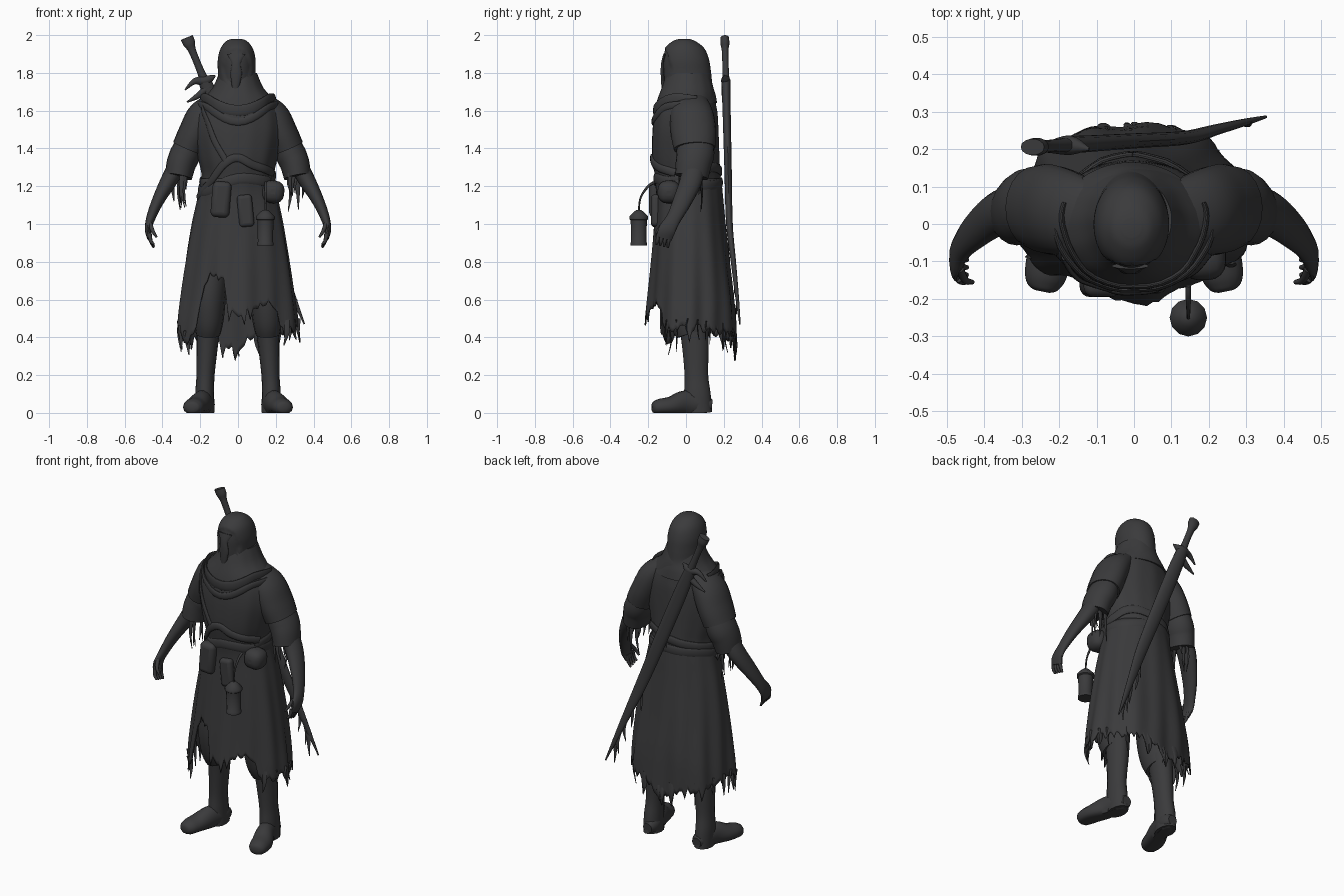
import bpy, bmesh, math, random
from mathutils import Vector

random.seed(7)
mat = bpy.data.materials.new("charcoal")
mat.diffuse_color = (0.043, 0.043, 0.045, 1)
Y, Z = Vector((0, 1, 0)), Vector((0, 0, 1))

def spline(rows, n):
    """Catmull-Rom points through rows of numbers."""
    out = []
    for i in range(len(rows) - 1):
        p = [rows[min(max(i + k, 0), len(rows) - 1)] for k in (-1, 0, 1, 2)]
        for t in (k / n for k in range(n)):
            out.append([0.5 * (2 * b + (c - a) * t + (2 * a - 5 * b + 4 * c - d) * t * t
                               + (3 * b - a - 3 * c + d) * t ** 3) for a, b, c, d in zip(*p)])
    return out + [list(rows[-1])]

def skin(bm, rings, caps=True):
    vs = [[bm.verts.new(p) for p in ring] for ring in rings]
    m = len(vs[0])
    for r, s in zip(vs, vs[1:]):
        for j in range(m):
            bm.faces.new((r[j], r[(j + 1) % m], s[(j + 1) % m], s[j]))
    if caps:
        bm.faces.new(vs[0])
        bm.faces.new(vs[-1])

def tube(bm, rows, ref=Y, seg=14, n=5):
    """Tube along x, y, z with half widths a (sideways) and b (along ref)."""
    rows = spline(rows, n)
    pts = [Vector(r[:3]) for r in rows]
    rings = []
    for i, r in enumerate(rows):
        t = (pts[min(i + 1, len(pts) - 1)] - pts[max(i - 1, 0)]).normalized()
        side = t.cross(ref).normalized()
        ring = [pts[i] + side * r[3] * math.cos(a) + side.cross(t) * r[4] * math.sin(a)
                for a in (2 * math.pi * j / seg for j in range(seg))]
        rings.append([(p.x, p.y, max(p.z, 0)) for p in ring])
    skin(bm, rings)

def finish(name, bm, solid=0):
    bmesh.ops.recalc_face_normals(bm, faces=bm.faces)
    me = bpy.data.meshes.new(name)
    bm.to_mesh(me)
    ob = bpy.data.objects.new(name, me)
    bpy.context.collection.objects.link(ob)
    me.materials.append(mat)
    if solid:
        ob.modifiers.new("thickness", 'SOLIDIFY').thickness = solid

def part(name, *tubes, **kw):
    bm = bmesh.new()
    for rows in tubes:
        tube(bm, rows, **kw)
    finish(name, bm)

def loft(name, rings, caps=True, solid=0):
    bm = bmesh.new()
    skin(bm, rings, caps)
    finish(name, bm, solid)

# Robe profile: z, front y, back y, half width
PROFILE = spline([(1.80, -.10, .12, .10), (1.72, -.13, .145, .135), (1.65, -.155, .155, .195),
                  (1.58, -.17, .165, .23), (1.48, -.18, .17, .235), (1.35, -.18, .175, .21),
                  (1.25, -.165, .18, .19), (1.15, -.155, .19, .205), (1.0, -.165, .205, .237),
                  (.8, -.18, .23, .27), (.6, -.195, .255, .295), (.45, -.205, .265, .31), (.2, -.21, .275, .32)], 5)

def on_robe(a, z, off=0.0):
    """Point on the robe at angle a (0 = front, positive = +x), with folds."""
    for p, q in zip(PROFILE, PROFILE[1:]):
        if q[0] <= z:
            break
    t = min(max((p[0] - z) / (p[0] - q[0]), 0), 1)
    y0, y1, rx = (u + (v - u) * t for u, v in zip(p[1:], q[1:]))
    amp = 0.006 if z > 1.6 else 0.012 + 0.03 * max(0, min(1, (1.15 - z) / .6))
    f = 1 + off / rx + amp * (math.sin(5 * a + 3 * z) + .7 * math.sin(13 * a + 1 - 2 * z)) / 1.3
    return Vector((rx * f * math.sin(a), (y0 + y1) / 2 - (y1 - y0) / 2 * f * math.cos(a), z))

# Tunic
ANG = [2 * math.pi * j / 120 - math.pi for j in range(120)]
loft("tunic", [[on_robe(a, 1.8 - .02 * i) for a in ANG] for i in range(35)])

# Ragged skirt: hem height by angle in degrees
HEM = [(-180, .33), (-165, .38), (-110, .42), (-80, .44), (-58, .38), (-44, .46), (-40, .68),
       (-30, .74), (-16, .72), (-10, .55), (-2, .5), (8, .57), (40, .58), (52, .44),
       (90, .45), (120, .43), (150, .42), (172, .38), (181, .33)]

def hem(a):
    d = math.degrees(a)
    for (d0, z0), (d1, z1) in zip(HEM, HEM[1:]):
        if d <= d1:
            return z0 + (z1 - z0) * (d - d0) / (d1 - d0)

hems = [hem(a) + random.uniform(-.025, .025) - (.07 if random.random() < .1 else 0) for a in ANG]
loft("skirt", [[on_robe(a, 1.24 + (h - 1.24) * i / 30, .005) for a, h in zip(ANG, hems)]
               for i in range(31)], False, .008)

def rag(p, length, w):
    x, y, z = p
    j = lambda: random.uniform(-.012, .012)
    return [(x, y, z, w, .004), (x + j(), y + j(), z - length * .5, w * .6, .004),
            (x + j(), y + j(), z - length, .002, .002)]

# Torn strips along the hem
part("hem_rags", *[rag(on_robe(math.radians(d), hem(math.radians(d)) + .05), random.uniform(.09, .17),
                       random.uniform(.01, .022))
                   for d in (-178, -165, -140, -115, -100, -85, -70, -60, 55, 70, 85, 98, 110, 135, 160, 178)],
     seg=6, n=3)

# Head in its hood, with the face set back from the rim
HOOD = spline([(1.98, -.01, .025, .025), (1.968, -.01, .06, .055), (1.93, -.008, .105, .085),
               (1.87, -.003, .125, .1), (1.80, .003, .13, .1), (1.74, .008, .132, .105),
               (1.69, .01, .145, .145), (1.64, .005, .16, .195)], 5)

def face(a, z):
    return .94 if abs(a) < .85 * math.sqrt(max(0, 1 - ((z - 1.83) / .1) ** 2)) else 1

loft("hood", [[(-.007 + rx * math.sin(a) * face(a, z), cy - ry * math.cos(a) * face(a, z), z)
               for a in ANG[::2]] for z, cy, ry, rx in HOOD])
part("brow_and_nose", [(-.01, -.112, 1.90, .05, .008), (-.01, -.122, 1.85, .024, .01),
                       (-.01, -.122, 1.79, .03, .012), (-.015, -.118, 1.69, .012, .01)])

def wrap(pairs, a, b, off=.003):
    """Band lying on the robe through (degrees, z) pairs."""
    return [(*on_robe(math.radians(d), z, off), a, b) for d, z in spline(pairs, 6)]

# Scarf folds, belt and straps
part("scarf", wrap([(-110, 1.65), (-60, 1.66), (0, 1.60), (60, 1.66), (110, 1.65)], .008, .03),
     wrap([(-100, 1.63), (-50, 1.62), (0, 1.54), (50, 1.62), (100, 1.63)], .008, .02), ref=Z, n=1)
part("belt", wrap([(-180, 1.22), (-120, 1.20), (-60, 1.17), (0, 1.24), (60, 1.22), (120, 1.2), (180, 1.22)],
                  .008, .028), ref=Z, n=1)
part("sashes", wrap([(-85, 1.14), (-50, 1.22), (-20, 1.32), (0, 1.35), (25, 1.31), (70, 1.27)], .01, .022),
     wrap([(180, 1.28), (140, 1.30), (100, 1.26), (60, 1.24)], .009, .025),
     wrap([(-180, 1.28), (-140, 1.25), (-90, 1.22)], .009, .025),
     wrap([(-60, 1.62), (-42, 1.54), (-30, 1.42), (-15, 1.32)], .007, .016), ref=Z, n=1)

for side, s in (("left_", -1), ("right_", 1)):
    def flip(*rows):
        return [(s * r[0], *r[1:]) for r in rows]
    # Layered sleeve
    part(side + "upper_sleeve", flip((.10, .015, 1.665, .045, .09), (.18, .03, 1.58, .083, .115),
                                     (.23, .04, 1.48, .086, .12), (.265, .045, 1.40, .085, .11)), seg=20)
    part(side + "lower_sleeve", flip((.24, .045, 1.48, .06, .09), (.275, .05, 1.38, .08, .1),
                                     (.30, .04, 1.32, .078, .095), (.315, .03, 1.25, .072, .088)), seg=20)
    part(side + "sleeve_rags", *[rag((s * random.uniform(.27, .36), random.uniform(-.04, .1), 1.27),
                                     random.uniform(.08, .22), random.uniform(.01, .02)) for _ in range(8)], seg=6, n=3)
    # Forearm, hand and curled fingers
    part(side + "arm", flip((.29, .045, 1.36, .05, .06), (.36, .03, 1.24, .045, .06), (.425, -.02, 1.12, .032, .05),
                            (.462, -.065, 1.03, .024, .04), (.476, -.1, .97, .017, .046), (.468, -.115, .925, .013, .042)))
    part(side + "fingers", *[flip((.468, -.085 - .02 * k, .95, .011, .011), (.462, -.092 - .02 * k, .91, .01, .01),
                                  (.445, -.096 - .02 * k, .875 + .006 * k, .006, .006)) for k in range(4)],
         flip((.465, -.12, 1.0, .012, .012), (.45, -.15, .96, .01, .01), (.43, -.155, .93, .006, .006)), seg=8, n=3)
    # Trouser leg and boot
    part(side + "trouser", flip((.13, .02, .9, .1, .12), (.15, .0, .65, .09, .12),
                                (.155, .01, .5, .08, .105), (.158, .03, .42, .066, .085)))
    part(side + "boot_shaft", flip((.155, .04, .48, .064, .08), (.163, .05, .35, .056, .072), (.172, .055, .2, .048, .064),
                                   (.176, .06, .1, .05, .072), (.174, .066, .0, .05, .074)))
    part(side + "boot_foot", flip((.168, .138, .04, .03, .03), (.17, .09, .045, .048, .055), (.19, .0, .05, .052, .07),
                                  (.222, -.08, .035, .06, .052), (.237, -.14, .03, .055, .045),
                                  (.243, -.17, .03, .04, .032), (.245, -.18, .03, .02, .018)), ref=Z)

def on_sword(z, a, b):
    return (-.27 + .41 * (1.985 - z), .205 + .025 * (2 - z) + .08 * max(0, 1 - z), z, a, b)

# Sword carried across the back
part("sword_handle", [on_sword(*r) for r in ((1.987, .034, .022), (1.955, .032, .024), (1.92, .021, .018),
                                             (1.84, .019, .017), (1.75, .024, .02))])
part("sword_guard", [(-.28, .2, 1.71, .004, .004), (-.23, .205, 1.755, .016, .015),
                     (-.17, .21, 1.76, .028, .026), (-.12, .2, 1.785, .004, .004)],
     [(-.27, .2, 1.645, .004, .004), (-.21, .205, 1.68, .016, .016), (-.15, .21, 1.73, .022, .022)], seg=8, n=4)
part("scabbard", [on_sword(*r) for r in ((1.76, .034, .024), (1.6, .042, .022), (1.3, .042, .02), (1.0, .036, .018),
                                         (.8, .026, .014), (.62, .015, .01), (.47, .004, .004))])
part("scabbard_rags", *[rag(on_sword(z, 0, 0)[:3], .14, .018) for z in (.95, .84, .74, .66, .6)], seg=6, n=3)

# Belt pouches
for name, loc, size, tilt in (("front_pouch", (-.09, -.16, 1.13), (.1, .07, .19), .08),
                              ("small_pouch", (.04, -.16, 1.07), (.08, .05, .17), -.1),
                              ("hip_pouch", (.185, -.09, 1.17), (.12, .12, .12), .1)):
    bpy.ops.mesh.primitive_cube_add(size=1, location=loc, rotation=(0, tilt, 0))
    ob = bpy.context.object
    ob.name, ob.scale = name, size
    bpy.ops.object.transform_apply(location=False, rotation=False, scale=True)
    bev = ob.modifiers.new("rounding", 'BEVEL')
    bev.width, bev.segments = min(size) * .4, 4
    ob.data.materials.append(mat)

# Lantern on a hook
part("lantern", [(.145, -.25, z, r, r) for z, r in ((.885, .044), (.9, .044), (.905, .04), (1.02, .043), (1.025, .05),
                                                    (1.04, .05), (1.065, .025), (1.075, .012))], seg=12, n=1)
part("lantern_hook", [(.145, -.165, 1.22, .007, .007), (.145, -.2, 1.2, .007, .007), (.145, -.24, 1.14, .005, .005),
                      (.145, -.25, 1.07, .005, .005)], ref=Vector((1, 0, 0)), seg=8)

# Smooth shading with sharp edges kept
bpy.ops.object.select_all(action='SELECT')
bpy.context.view_layer.objects.active = bpy.context.selected_objects[0]
bpy.ops.object.shade_smooth_by_angle(angle=math.radians(50))
